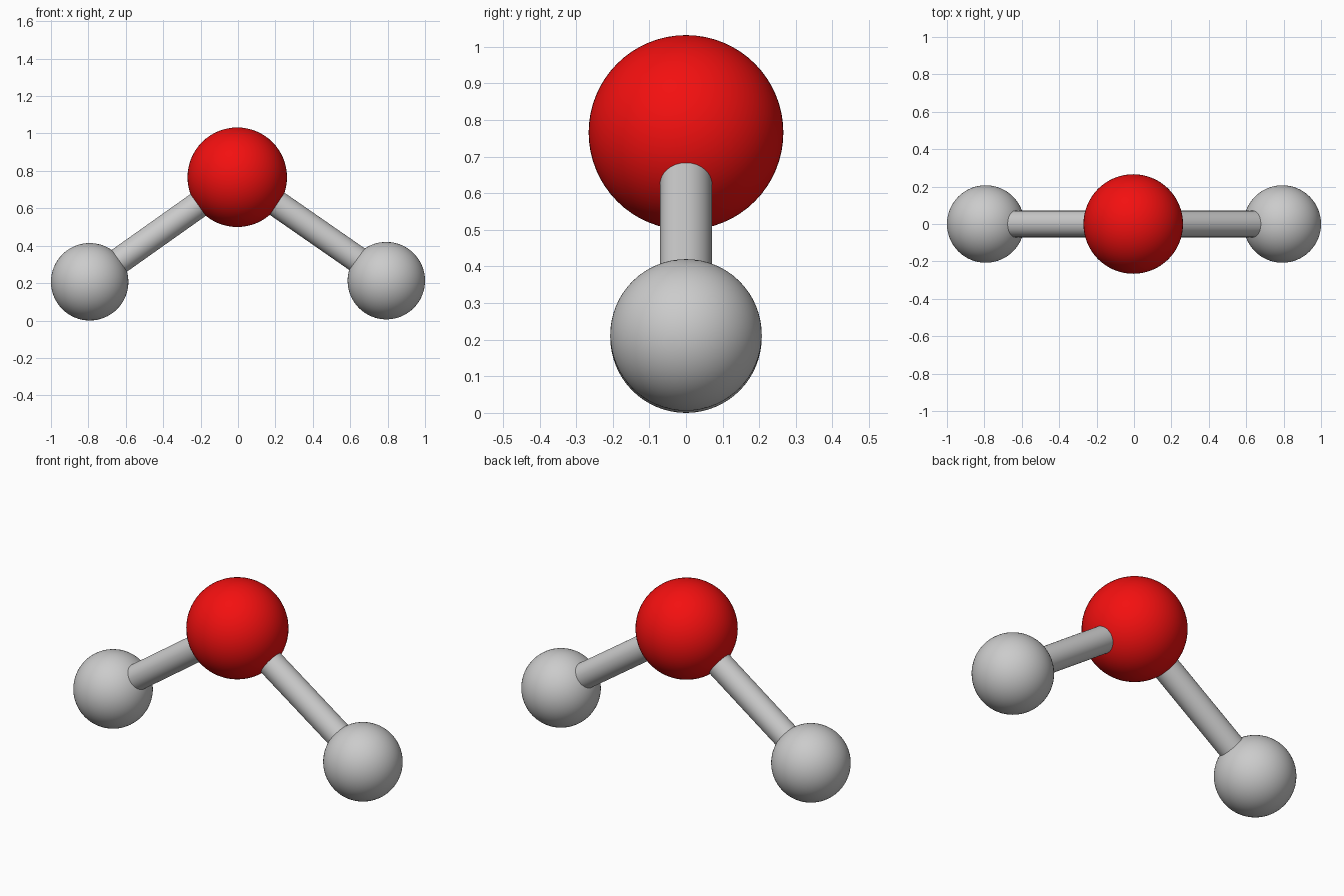
import bpy
from mathutils import Vector

if "Cube" in bpy.data.objects:
    bpy.data.objects.remove(bpy.data.objects["Cube"])

OXYGEN = Vector((-0.004, 0, 0.766))
HYDROGENS = {"left": Vector((-0.793, 0, 0.207)), "right": Vector((0.793, 0, 0.213))}
OXYGEN_R, HYDROGEN_R, BOND_R = 0.266, 0.207, 0.071

red = bpy.data.materials.new("red")
red.diffuse_color = (0.9, 0.005, 0.005, 1)
red.use_nodes = True
red.node_tree.nodes["Principled BSDF"].inputs["Base Color"].default_value = red.diffuse_color


def atom(name, centre, radius):
    bpy.ops.mesh.primitive_uv_sphere_add(segments=64, ring_count=32, radius=radius, location=centre)
    ob = bpy.context.object
    ob.name = name
    bpy.ops.object.shade_smooth()
    return ob


def bond(name, a, b):
    axis = b - a
    bpy.ops.mesh.primitive_cylinder_add(vertices=48, radius=BOND_R, depth=axis.length,
                                        location=(a + b) / 2,
                                        rotation=axis.to_track_quat('Z', 'Y').to_euler())
    bpy.context.object.name = name
    bpy.ops.object.shade_smooth_by_angle()


# Central oxygen atom
atom("oxygen_atom", OXYGEN, OXYGEN_R).data.materials.append(red)

# Hydrogen atoms, each joined to the oxygen by a rod sunk into both spheres
for side, centre in HYDROGENS.items():
    atom(side + "_hydrogen_atom", centre, HYDROGEN_R)
    direction = (OXYGEN - centre).normalized()
    lift = Vector((0, 0, 0.006 if side == "right" else 0))
    bond(side + "_bond", centre + direction * 0.12 + lift, OXYGEN - direction * 0.15 + lift)
